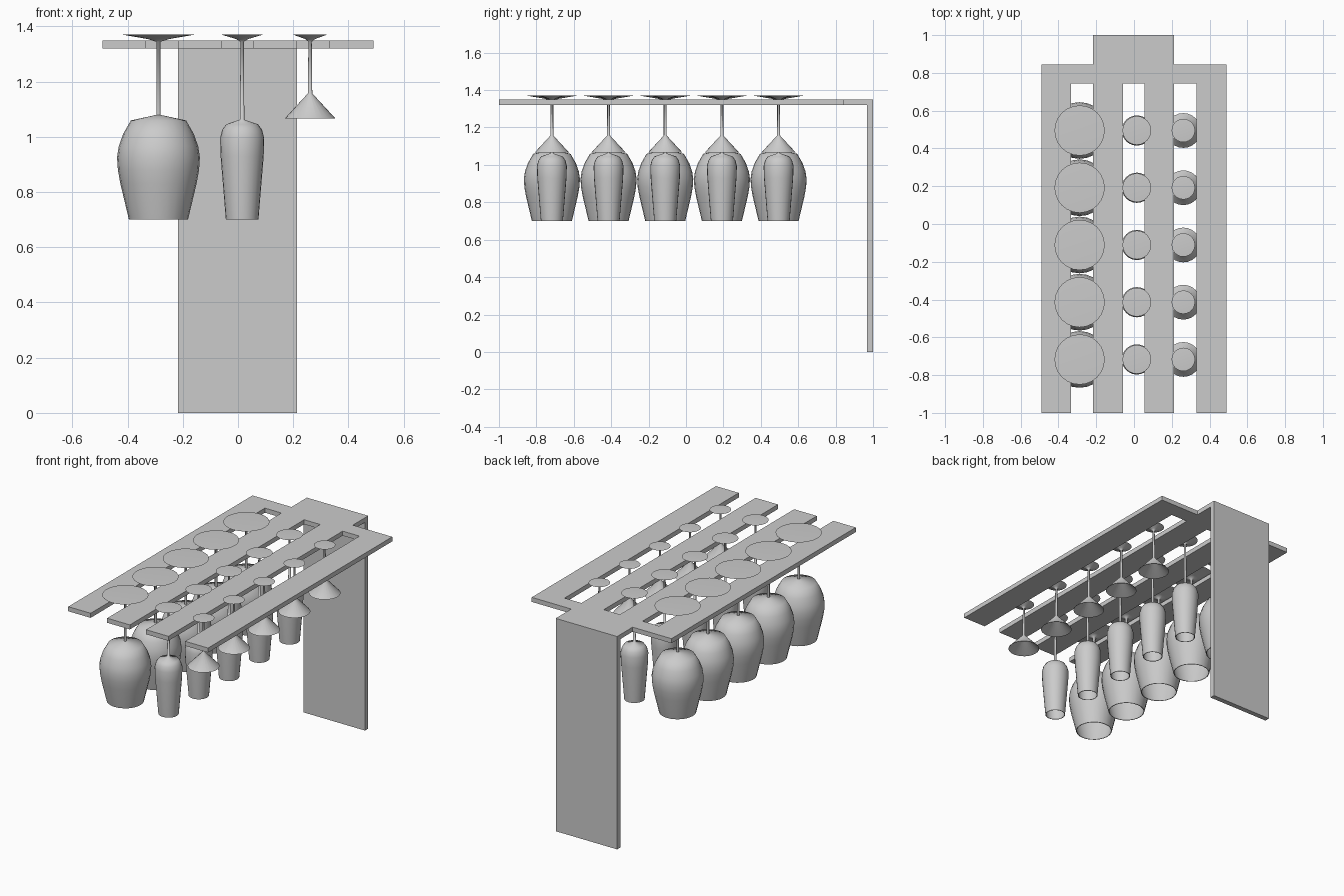
import bpy, bmesh, math

default = bpy.data.objects.get("Cube")
if default:
    bpy.data.objects.remove(default, do_unlink=True)

grey = bpy.data.materials.new("light grey")
grey.use_nodes = True
grey.diffuse_color = (0.6, 0.6, 0.6, 1)
grey.node_tree.nodes["Principled BSDF"].inputs["Base Color"].default_value = (0.6, 0.6, 0.6, 1)

RACK_BOTTOM, RACK_TOP = 1.32, 1.349
FOOT_TOP = 1.371
SIDES = 24


def finish(name, bm):
    bmesh.ops.recalc_face_normals(bm, faces=bm.faces)
    mesh = bpy.data.meshes.new(name)
    bm.to_mesh(mesh)
    bm.free()
    mesh.materials.append(grey)
    return mesh


def place(name, mesh, location=(0, 0, 0)):
    obj = bpy.data.objects.new(name, mesh)
    obj.location = location
    bpy.context.collection.objects.link(obj)
    return obj


def slab(name, outline, z0, z1):
    """Extrude a plan outline between two heights."""
    bm = bmesh.new()
    face = bm.faces.new([bm.verts.new((x, y, z0)) for x, y in outline])
    top = bmesh.ops.extrude_face_region(bm, geom=[face])["geom"]
    verts = [v for v in top if isinstance(v, bmesh.types.BMVert)]
    bmesh.ops.translate(bm, verts=verts, vec=(0, 0, z1 - z0))
    return place(name, finish(name, bm))


def lathe(name, profile):
    """Turn a (radius, height) profile; both ends are closed with caps."""
    bm = bmesh.new()
    rings = []
    for r, z in profile:
        angles = [2 * math.pi * i / SIDES for i in range(SIDES)]
        rings.append([bm.verts.new((r * math.cos(a), r * math.sin(a), z)) for a in angles])
    for a, b in zip(rings, rings[1:]):
        for i in range(SIDES):
            j = (i + 1) % SIDES
            bm.faces.new((a[i], a[j], b[j], b[i]))
    bm.faces.new(rings[0])
    bm.faces.new(rings[-1])
    for f in bm.faces:
        f.smooth = True
    return finish(name, bm)


def glass_profile(foot, stem, bowl):
    """Foot, stem and bowl outside, then back up the inside of the bowl."""
    wall = 0.004
    outside = [(foot * 0.8, FOOT_TOP), (foot, FOOT_TOP - 0.001),
               (foot * 0.3, RACK_TOP + 0.005), (stem, RACK_TOP - 0.005)]
    inside = [(max(r - wall, 0.003), z - wall) for r, z in bowl[:-1]]
    rim_r, rim_z = bowl[-1]
    return outside + bowl + [(rim_r - wall, rim_z)] + inside[::-1]


# Rack plate with three open slots and a neck at the back
slots = [(-0.333, -0.217), (-0.058, 0.055), (0.212, 0.33)]
half, front, shoulder, back, slot_end = 0.49, -1.0, 0.845, 1.0, 0.745
neck = (-0.217, 0.213)
outline = [(-half, front)]
for a, b in slots:
    outline += [(a, front), (a, slot_end), (b, slot_end), (b, front)]
outline += [(half, front), (half, shoulder), (neck[1], shoulder), (neck[1], back),
            (neck[0], back), (neck[0], shoulder), (-half, shoulder)]
slab("rack_plate", outline, RACK_BOTTOM, RACK_TOP)

# Upright back panel
slab("back_panel", [(neck[0], 0.968), (neck[1], 0.968), (neck[1], back), (neck[0], back)],
     0, RACK_BOTTOM)

# Hanging glasses: name, x, foot radius, stem radius, bowl profile
glasses = [
    ("wine_glass", -0.288, 0.133, 0.008,
     [(0.008, 1.079), (0.1, 1.059), (0.128, 1.01), (0.144, 0.965), (0.15, 0.925),
      (0.147, 0.88), (0.138, 0.83), (0.107, 0.7)]),
    ("flute_glass", 0.015, 0.076, 0.006,
     [(0.008, 1.062), (0.058, 1.045), (0.072, 1.025), (0.08, 0.995), (0.078, 0.93),
      (0.059, 0.7)]),
    ("cocktail_glass", 0.261, 0.062, 0.006,
     [(0.008, 1.157), (0.092, 1.066)]),
]
for name, x, foot, stem, bowl in glasses:
    mesh = lathe(name, glass_profile(foot, stem, bowl))
    for i in range(5):
        obj = place(f"{name}_{i + 1}", mesh, (x, -0.717 + 0.303 * i, 0))
        if i == 0:
            bpy.context.view_layer.objects.active = obj
            obj.select_set(True)
            bpy.ops.object.shade_smooth_by_angle(angle=math.radians(75))
            obj.select_set(False)
